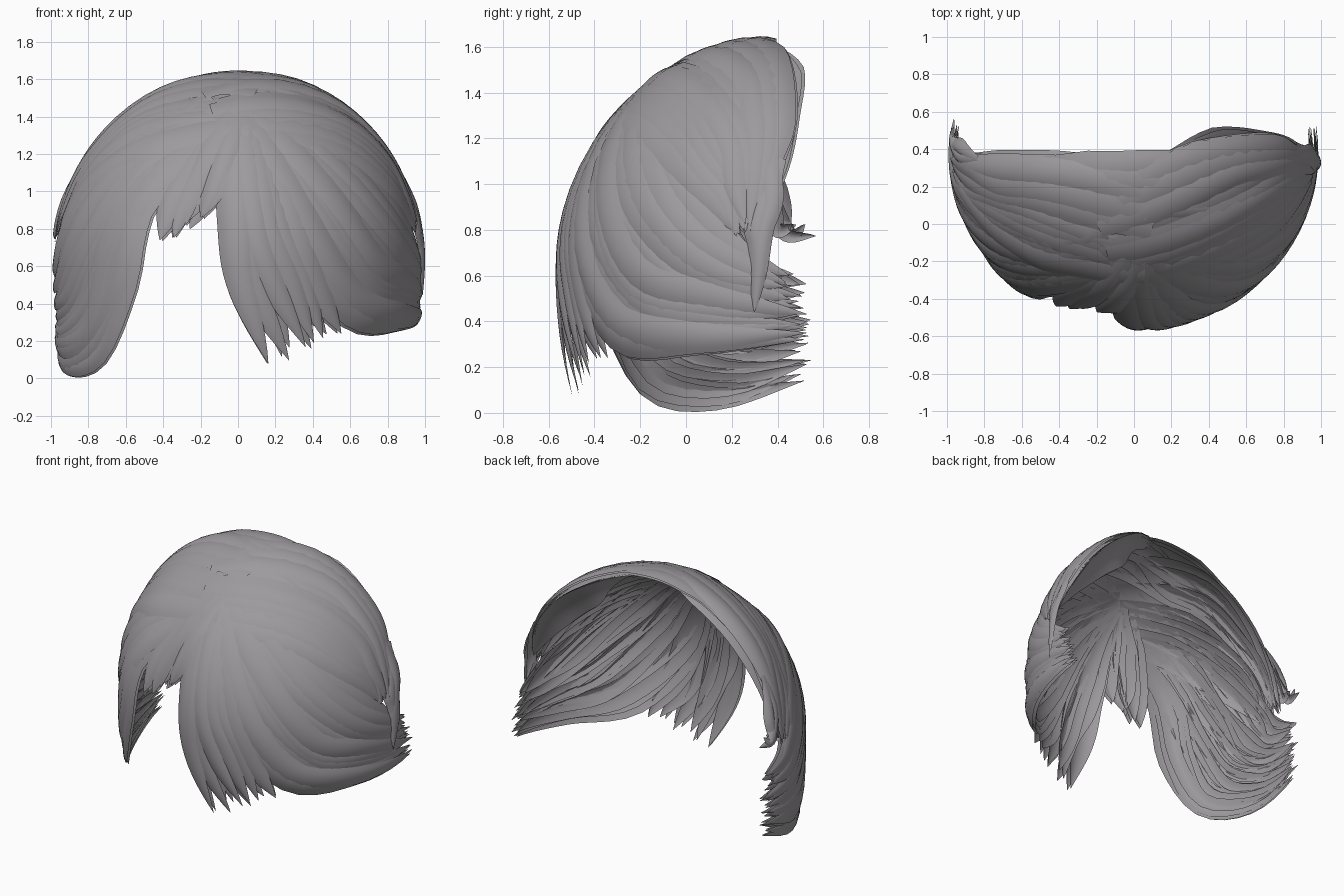
import bpy
import random
from math import sin, cos, exp, radians, sqrt
from mathutils import Vector

random.seed(4)
cube = bpy.data.objects.get("Cube")
if cube:
    bpy.data.objects.remove(cube)

# One ash grey for all the hair
hair = bpy.data.materials.new("ash_grey_hair")
hair.use_nodes = True
GREY = (0.34, 0.325, 0.34, 1)
hair.diffuse_color = GREY
hair.node_tree.nodes["Principled BSDF"].inputs["Base Color"].default_value = GREY

CENTRE = Vector((0, 0.4, 0.6))
RADII = Vector((0.97, 0.95, 1.03))


def project(p, off=0.0):
    """Drop a point onto the head form: a dome above, a tapering wall below."""
    d = p - CENTRE
    e = Vector((d.x / RADII.x, d.y / RADII.y, max(d.z, 0) / RADII.z))
    e.normalize()
    n = Vector((e.x / RADII.x, e.y / RADII.y, e.z / RADII.z)).normalized()
    if d.z > 0:
        q = Vector((e.x * RADII.x, e.y * RADII.y, e.z * RADII.z))
    else:
        k = 1 - (0.06 + 0.14 * e.y * e.y) * d.z * d.z
        q = Vector((e.x * RADII.x * k, e.y * RADII.y * k, d.z))
    # Shallow hollow at the parting above the right brow
    dent = 0.06 * exp(-((q.x + 0.27) / 0.17) ** 2) * max(0, -n.y) ** 3
    return CENTRE + q + n * (off - dent), n


def surface(angle, z):
    """Point on the form at an angle in degrees: 0 left side, 90 front, 180 right side."""
    a = radians(angle)
    h = min(max((z - CENTRE.z) / RADII.z, 0), 0.9995)
    r = sqrt(1 - h * h)
    return CENTRE + Vector((RADII.x * r * cos(a), -RADII.y * r * sin(a), z - CENTRE.z))


def spline(points, t):
    """Smooth curve through the points."""
    n = len(points) - 1
    i = min(int(t * n), n - 1)
    u = t * n - i
    p1, p2 = points[i], points[i + 1]
    p0 = points[i - 1] if i else p1 * 2 - p2
    p3 = points[i + 2] if i + 2 <= n else p2 * 2 - p1
    return (p1 * 2 + (p2 - p0) * u + (p0 * 2 - p1 * 5 + p2 * 4 - p3) * u ** 2
            + (p1 * 3 - p0 - p2 * 3 + p3) * u ** 3) / 2


def strand(path, width, off, curl, verts, faces, steps=20, across=6):
    """Pointed, softly arched lock following a path; curl folds one edge inwards."""
    points = [surface(a, z) for a, z in path]
    start, w = len(verts), across + 1
    for i in range(steps + 1):
        t = i / steps
        c = spline(points, t)
        tangent = spline(points, min(t + 0.02, 1)) - spline(points, max(t - 0.02, 0))
        side = project(c)[1].cross(tangent).normalized()
        half = width * min(1, 0.5 + 2 * t) * (1 - t ** 3.5) + 0.001
        lift = min(1, 0.2 + 2.5 * t) * half / width
        for j in range(w):
            u = 2 * j / across - 1
            arch = 0.024 * (1 - u * u) - 0.012 + 0.01 * u - curl * (1 - u) / 2
            verts.append(project(c + side * half * u, off + arch * lift)[0])
    for i in range(steps):
        for j in range(across):
            a = start + i * w + j
            faces.append((a, a + w, a + w + 1, a + 1))


def family(name, first, last, count, width, off=0.0, layers=(0, -0.03), curl=0.0):
    """Fan of locks blended from a first path to a last path, with an inner layer behind."""
    verts, faces = [], []
    for depth in layers:
        for k in range(count):
            f = k / (count - 1)
            mix = 0 if k in (0, count - 1) else 1.2
            path = []
            for (a0, z0), (a1, z1) in zip(first, last):
                path.append((a0 + (a1 - a0) * f + random.uniform(-2, 2) * mix,
                             z0 + (z1 - z0) * f + random.uniform(-0.02, 0.025) * mix))
            strand(path, width * random.uniform(0.9, 1.2),
                   off + depth + random.uniform(0, 0.018), curl, verts, faces)
    mesh = bpy.data.meshes.new(name)
    mesh.from_pydata(verts, [], faces)
    mesh.materials.append(hair)
    for poly in mesh.polygons:
        poly.use_smooth = True
    bpy.context.collection.objects.link(bpy.data.objects.new(name, mesh))


# Left side locks sweeping down and backwards
family("left_side_sweep",
       [(90, 1.4), (72, 0.78), (50, 0.36), (22, 0.32), (-7, 0.32)],
       [(85, 1.45), (42, 1.12), (22, 0.85), (10, 0.68), (-3, 0.6)], 15, 0.09)

# Front fringe hanging in separate points
family("front_fringe",
       [(92, 1.42), (91, 0.85), (89, 0.5), (80, 0.08)],
       [(88, 1.42), (72, 0.8), (65, 0.5), (55, 0.24)], 6, 0.095)

# Short fringe at the parting
family("parting_fringe",
       [(90, 1.4), (97, 1.08), (102, 0.87)],
       [(98, 1.4), (112, 1.02), (116, 0.74)], 7, 0.085)

# Long right lock curling backwards
family("right_long_lock",
       [(105, 1.2), (124, 0.9), (129, 0.5), (142, 0.14), (163, 0.062), (187, 0.14)],
       [(108, 1.5), (138, 1.25), (158, 1.0), (168, 0.76), (175, 0.62), (186, 0.56)],
       18, 0.09, 0.0, (0, -0.02))

# Crown locks arching over both sides, level with the open back edge
family("left_crown",
       [(95, 1.28), (50, 1.22), (28, 1.05), (17, 0.92), (10, 0.78)],
       [(120, 1.6), (10, 1.57), (0, 1.32), (2, 1.1), (5, 0.82)], 14, 0.1, 0.005)
family("right_crown",
       [(88, 1.25), (122, 1.22), (145, 1.08), (160, 0.88), (168, 0.66)],
       [(75, 1.6), (158, 1.56), (171, 1.32), (174, 1.08), (177, 0.74)], 14, 0.1, 0.005)
family("top_locks",
       [(150, 1.4), (115, 1.55), (65, 1.55), (30, 1.38)],
       [(169, 1.42), (138, 1.61), (30, 1.61), (5, 1.4)], 6, 0.11, 0.004)

# Broad lock folded in behind the left back rim
family("left_rim_fold",
       [(30, 1.615), (-5, 1.52), (-2, 1.3), (0, 1.08), (4, 0.82)],
       [(20, 1.61), (-2, 1.5), (0, 1.3), (2, 1.1), (6, 0.86)], 2, 0.075, -0.01, (0,), 0.16)

# Loose wisps by each ear
family("left_ear_wisps",
       [(0, 1.05), (4, 0.8), (5, 0.62), (6, 0.44)],
       [(2, 1.1), (2, 0.92), (4, 0.78), (3, 0.6)], 3, 0.05, 0.012, (0,))
family("right_ear_wisps",
       [(176, 1.15), (181, 0.92), (182, 0.78), (190, 0.77)],
       [(174, 1.1), (178, 0.92), (180, 0.8), (185, 0.82)], 3, 0.045, 0.008, (0,))
